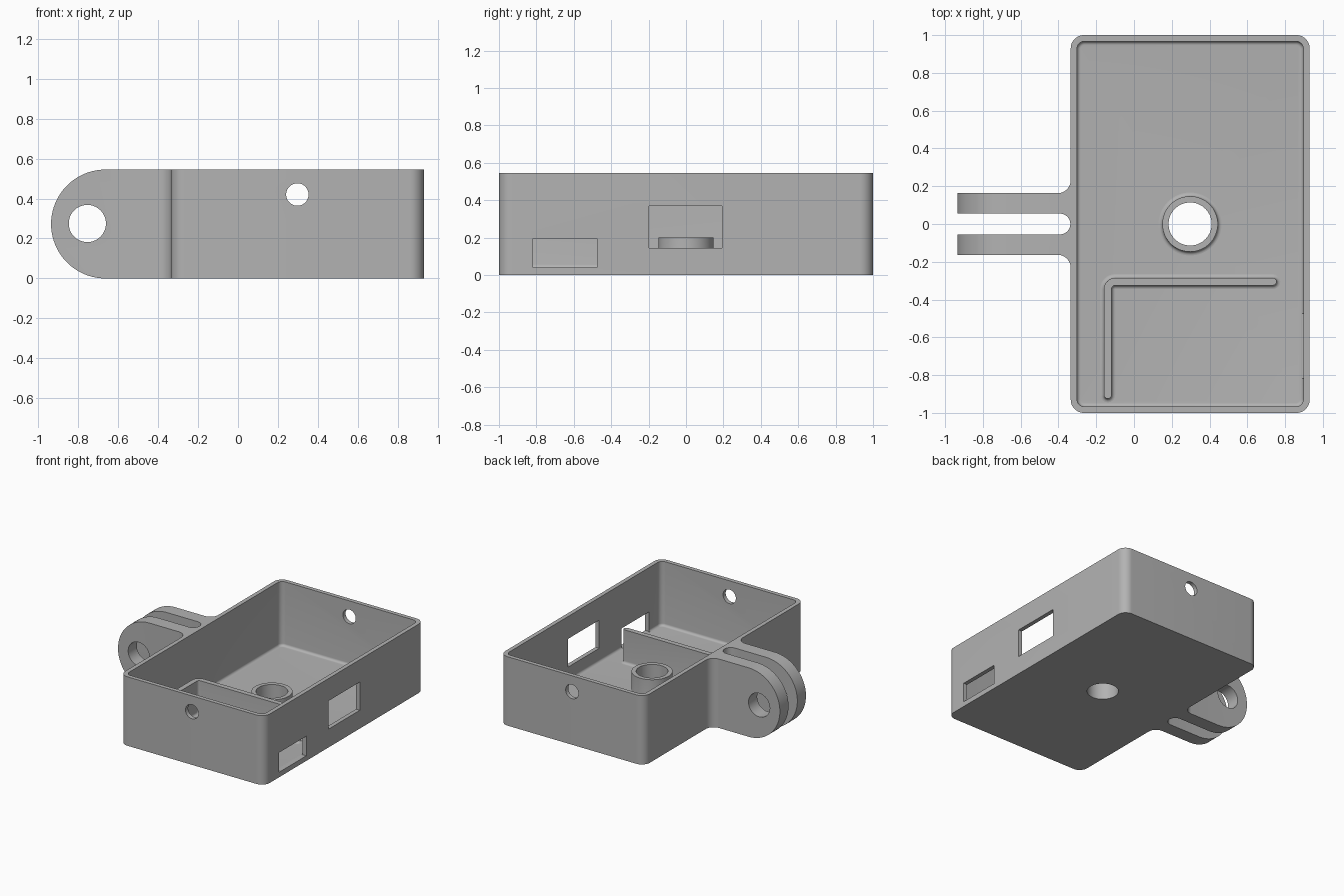
import bpy, bmesh
from math import sin, cos, pi, radians
from mathutils import Matrix

if "Cube" in bpy.data.objects:
    bpy.data.objects.remove(bpy.data.objects["Cube"])

grey = bpy.data.materials.new("matte grey")
grey.use_nodes = True
grey.diffuse_color = (0.45, 0.45, 0.45, 1)
grey.node_tree.nodes["Principled BSDF"].inputs["Base Color"].default_value = (0.45, 0.45, 0.45, 1)

H = 0.545                 # overall height
X0, X1 = -0.335, 0.93     # case sides
CX = (X0 + X1) / 2
BOSS_X = 0.297
WALL, FLOOR, FILLET = 0.033, 0.036, 0.02


def arc(cx, cy, r, a0, a1, n=12):
    return [(cx + r * cos(radians(a0 + (a1 - a0) * i / n)),
             cy + r * sin(radians(a0 + (a1 - a0) * i / n))) for i in range(n + 1)]


def rounded_rect(inset, radius):
    hx, hy = (X1 - X0) / 2 - inset - radius, 1 - inset - radius
    pts = []
    for sx, sy, a in ((1, 1, 0), (-1, 1, 90), (-1, -1, 180), (1, -1, 270)):
        pts += arc(CX + sx * hx, sy * hy, radius, a, a + 90)
    return pts


def circle(cx, cy, r, n=64):
    return arc(cx, cy, r, 0, 360, n)[:-1]


def loft(name, layers, matrix=None):
    """Closed solid through a stack of (outline, z) layers."""
    bm = bmesh.new()
    rings = [[bm.verts.new((x, y, z)) for x, y in pts] for pts, z in layers]
    for a, b in zip(rings, rings[1:]):
        for i in range(len(a)):
            j = (i + 1) % len(a)
            bm.faces.new((a[i], a[j], b[j], b[i]))
    bm.faces.new(rings[0][::-1])
    bm.faces.new(rings[-1])
    if matrix:
        bm.transform(matrix)
    bmesh.ops.recalc_face_normals(bm, faces=bm.faces)
    mesh = bpy.data.meshes.new(name)
    bm.to_mesh(mesh)
    bm.free()
    mesh.materials.append(grey)
    ob = bpy.data.objects.new(name, mesh)
    bpy.context.collection.objects.link(ob)
    return ob


def activate(ob):
    bpy.ops.object.select_all(action='DESELECT')
    ob.select_set(True)
    bpy.context.view_layer.objects.active = ob


def combine(ob, tool, operation='DIFFERENCE'):
    tool.hide_render = True
    mod = ob.modifiers.new(operation.lower(), 'BOOLEAN')
    mod.operation, mod.object, mod.solver = operation, tool, 'EXACT'
    activate(ob)
    bpy.ops.object.modifier_apply(modifier=mod.name)
    bpy.data.objects.remove(tool)


def box(name, x0, x1, y0, y1, z0, z1):
    return loft(name, [([(x0, y0), (x1, y0), (x1, y1), (x0, y1)], z) for z in (z0, z1)])


def flare(base, height):
    """Offsets and heights of a concave fillet rising from the floor."""
    steps = [radians(a) for a in range(0, 91, 15)]
    return ([(base + FILLET, FLOOR - 0.01)]
            + [(base + FILLET * (1 - sin(a)), FLOOR + FILLET * (1 - cos(a))) for a in steps]
            + [(base, height)])


# local xy outlines stand upright, extruded along y
UPRIGHT = Matrix.Rotation(pi / 2, 4, 'X')

# Open case with a rounded floor edge inside
case = loft("case", [(rounded_rect(0, 0.07), z) for z in (0, H)])
cavity = []
for a in range(0, 91, 15):
    d = FILLET * (1 - sin(radians(a)))
    cavity.append((rounded_rect(WALL + d, 0.04 - d), FLOOR + FILLET * (1 - cos(radians(a)))))
cavity.append((rounded_rect(WALL, 0.04), H + 0.1))
combine(case, loft("cavity_cutter", cavity))

# Side windows, end wall holes and floor hole
combine(case, box("window_cutter", 0.85, 1, -0.197, 0.193, 0.145, 0.368))
combine(case, box("low_window_cutter", 0.85, 1, -0.818, -0.475, 0.04, 0.195))
combine(case, loft("end_hole_cutter", [(circle(BOSS_X, 0.42, 0.056), z) for z in (-2, 2)], UPRIGHT))
combine(case, loft("floor_hole_cutter", [(circle(BOSS_X, 0, 0.114), z) for z in (-0.1, 0.2)]))

# Hollow boss around the floor hole
boss = loft("boss", [(circle(BOSS_X, 0, r), z) for r, z in flare(0.147, 0.2)])
combine(boss, loft("boss_cutter", [(circle(BOSS_X, 0, 0.114), z) for z in (-0.1, 0.3)]))


# L-shaped rib with rounded ends
def rib_outline(w, x=-0.139, y=-0.305, r=0.04):
    return (arc(0.735, y, w, -90, 90, 8)
            + arc(x + r, y - r, r + w, 90, 180, 8)
            + arc(x, -0.905, w, 180, 360, 8)
            + arc(x + r, y - r, r - w, 180, 90, 8))


rib = loft("divider_rib", [(rib_outline(w), z) for w, z in flare(0.02, 0.3)])

# Two-pronged mount: plan outline trimmed by the rounded side profile
OUT, IN, R = 0.163, 0.055, 0.07
upper = arc(X0 - R, OUT + R, R, 0, -90) + [(-1, OUT), (-1, IN)]
slot = arc(X0 - IN - 0.002, 0, IN, 90, -90, 16)
lower = [(x, -y) for x, y in reversed(upper)]
mount = loft("mount_prongs", [(upper + slot + lower, z) for z in (-0.1, H + 0.1)])
side = [(0, 0), (0, H)] + arc(-0.663, H / 2, H / 2, 90, 270, 40)
combine(mount, loft("side_profile", [(side, z) for z in (-0.5, 0.5)], UPRIGHT), 'INTERSECT')
combine(mount, loft("pin_hole_cutter", [(circle(-0.754, 0.275, 0.093), z) for z in (-0.5, 0.5)], UPRIGHT))

for ob in (case, boss, rib, mount):
    activate(ob)
    bpy.ops.object.shade_smooth_by_angle(angle=radians(30))
